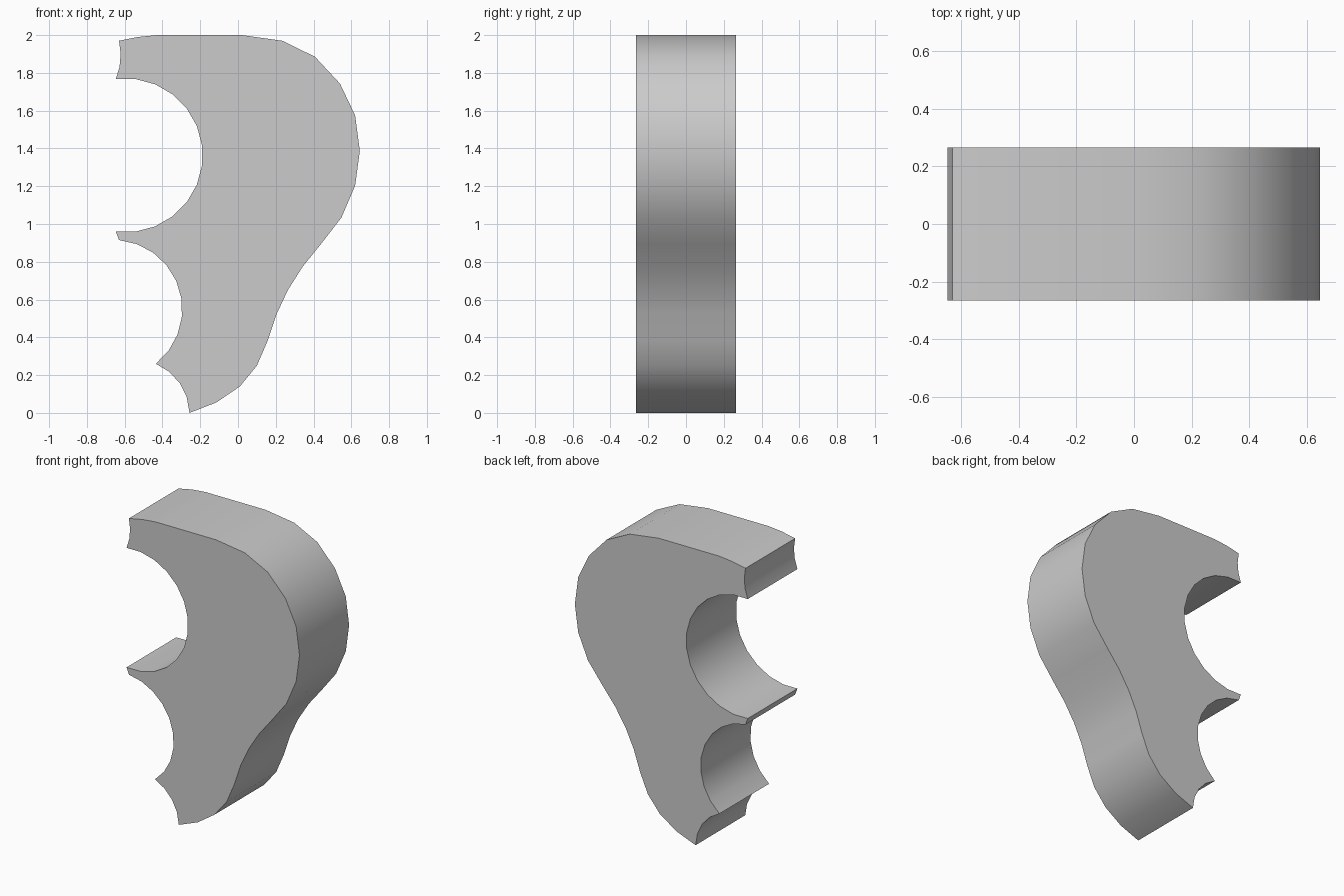
import bpy, bmesh, math
from mathutils import Vector

if "Cube" in bpy.data.objects:
    bpy.data.objects.remove(bpy.data.objects["Cube"])

HALF_DEPTH = 0.265


def arc(a, m, b, n):
    """Points on the circle arc a -> m -> b in n segments, without the last point."""
    a, m, b = Vector(a), Vector(m), Vector(b)
    d1, d2 = m - a, b - m
    r1, r2 = d1.dot((a + m) / 2), d2.dot((m + b) / 2)
    det = d1.x * d2.y - d1.y * d2.x
    c = Vector(((r1 * d2.y - d1.y * r2) / det, (d1.x * r2 - r1 * d2.x) / det))
    start = math.atan2(a.y - c.y, a.x - c.x)
    end = math.atan2(b.y - c.y, b.x - c.x)
    sweep = (end - start) % math.tau
    if det < 0:
        sweep -= math.tau
    r = (a - c).length
    return [(c.x + r * math.cos(start + sweep * i / n),
             c.y + r * math.sin(start + sweep * i / n)) for i in range(n)]


# Rounded back edge, from the top left corner down to the foot
outline = [(-0.63, 1.97), (-0.53, 1.99), (-0.43, 2.0), (0.02, 2.0),
           (0.235, 1.97), (0.408, 1.885), (0.54, 1.743), (0.62, 1.575),
           (0.645, 1.387), (0.62, 1.203), (0.547, 1.033), (0.44, 0.895),
           (0.343, 0.775), (0.265, 0.652), (0.205, 0.525), (0.157, 0.382),
           (0.1, 0.25), (0.01, 0.14), (-0.115, 0.055)]

# Scalloped front edge: foot notch, lower bite, tip, upper bite, top notch
outline += arc((-0.257, 0.0), (-0.31, 0.16), (-0.435, 0.26), 4)
outline += arc((-0.435, 0.26), (-0.295, 0.55), (-0.63, 0.915), 9)
outline += [(-0.63, 0.915)]
outline += arc((-0.647, 0.96), (-0.187, 1.36), (-0.647, 1.767), 13)
outline += arc((-0.647, 1.767), (-0.622, 1.87), (-0.63, 1.97), 3)

# Extrude the outline through the depth
bm = bmesh.new()
face = bm.faces.new([bm.verts.new((x, -HALF_DEPTH, z)) for x, z in outline])
ext = bmesh.ops.extrude_face_region(bm, geom=[face], use_keep_orig=True)
moved = [v for v in ext["geom"] if isinstance(v, bmesh.types.BMVert)]
bmesh.ops.translate(bm, verts=moved, vec=(0, 2 * HALF_DEPTH, 0))
bmesh.ops.recalc_face_normals(bm, faces=bm.faces)
mesh = bpy.data.meshes.new("scalloped_block")
bm.to_mesh(mesh)
bm.free()

block = bpy.data.objects.new("scalloped_block", mesh)
bpy.context.collection.objects.link(block)
bpy.context.view_layer.objects.active = block
block.select_set(True)
bpy.ops.object.shade_smooth_by_angle(angle=math.radians(30))
